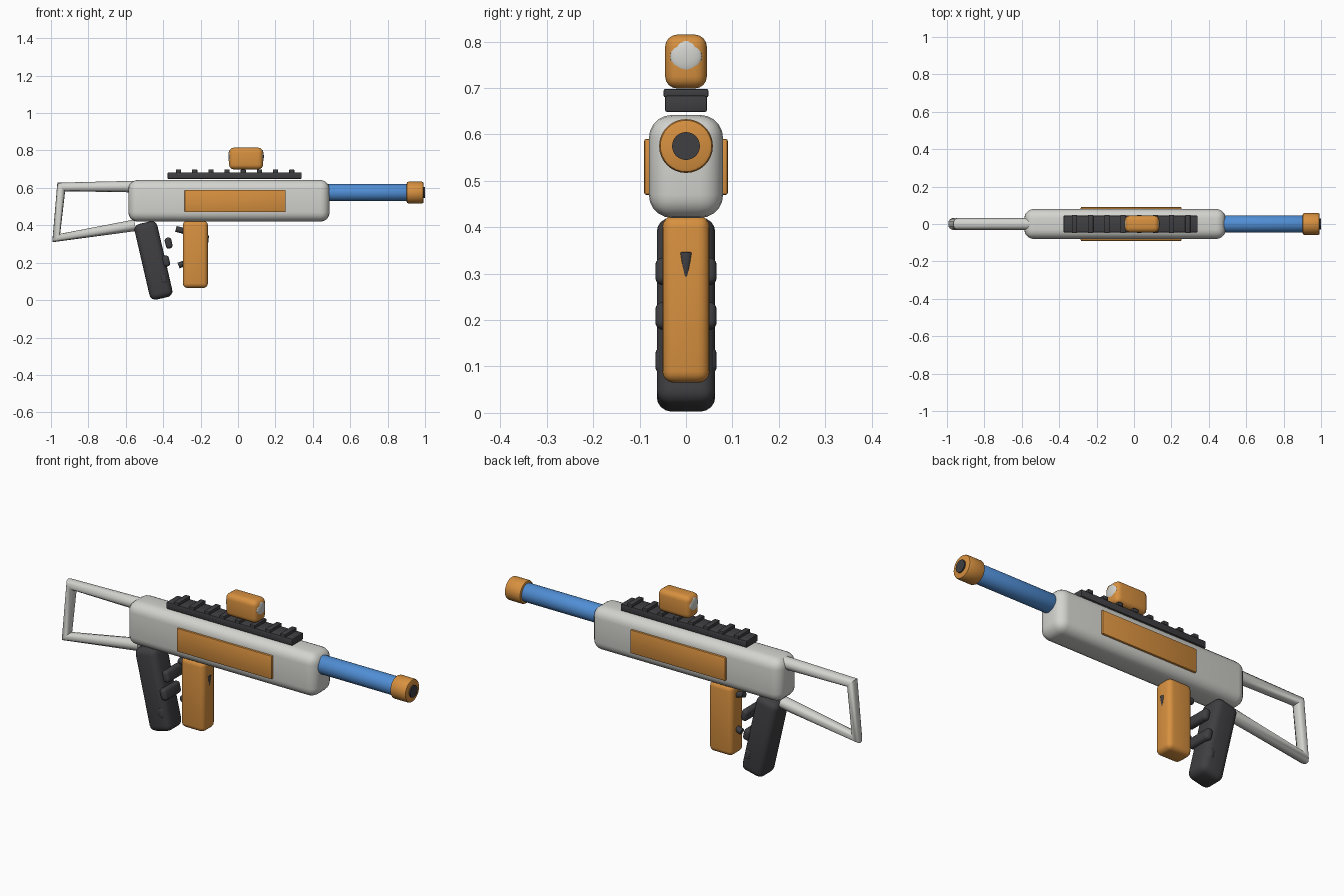
import bpy
import math
from mathutils import Vector

cube = bpy.data.objects.get("Cube")
if cube:
    bpy.data.objects.remove(cube, do_unlink=True)


def material(name, rgb):
    m = bpy.data.materials.new(name)
    m.use_nodes = True
    m.diffuse_color = (*rgb, 1)
    m.node_tree.nodes["Principled BSDF"].inputs["Base Color"].default_value = (*rgb, 1)
    return m


LIGHT = material("light grey", (0.65, 0.65, 0.62))
DARK = material("charcoal", (0.05, 0.05, 0.055))
ORANGE = material("orange", (0.68, 0.28, 0.05))
BLUE = material("blue", (0.08, 0.27, 0.66))


def finish(name, mat, bevel=0, segments=4):
    ob = bpy.context.object
    ob.name = name
    ob.data.materials.append(mat)
    if bevel:
        bpy.ops.object.transform_apply(location=False, rotation=False, scale=True)
        mod = ob.modifiers.new("rounding", "BEVEL")
        mod.width, mod.segments = bevel, segments
        bpy.ops.object.modifier_apply(modifier=mod.name)
    bpy.ops.object.shade_smooth_by_angle(angle=math.radians(40))
    return ob


def box(name, centre, size, mat, bevel=0, tilt=0, segments=4):
    bpy.ops.mesh.primitive_cube_add(size=1, location=centre, rotation=(0, tilt, 0))
    bpy.context.object.scale = size
    return finish(name, mat, bevel, segments)


def rod(name, x0, x1, z, radius, mat, bevel=0):
    bpy.ops.mesh.primitive_cylinder_add(
        vertices=32, radius=radius, depth=x1 - x0,
        location=((x0 + x1) / 2, 0, z), rotation=(0, math.pi / 2, 0))
    return finish(name, mat, bevel, 2)


def ball(name, centre, size, mat, tilt=0):
    bpy.ops.mesh.primitive_uv_sphere_add(
        segments=24, ring_count=12, radius=1, location=centre, rotation=(0, tilt, 0))
    bpy.context.object.scale = size
    return finish(name, mat)


def tube(name, points, radius, mat):
    curve = bpy.data.curves.new(name, "CURVE")
    curve.dimensions = "3D"
    curve.bevel_depth, curve.bevel_resolution = radius, 4
    curve.use_fill_caps = True
    spline = curve.splines.new("POLY")
    spline.points.add(len(points) - 1)
    for p, (x, z) in zip(spline.points, points):
        p.co = (x, 0, z, 1)
    ob = bpy.data.objects.new(name, curve)
    bpy.context.collection.objects.link(ob)
    bpy.ops.object.select_all(action="DESELECT")
    ob.select_set(True)
    bpy.context.view_layer.objects.active = ob
    bpy.ops.object.convert(target="MESH")
    return finish(name, mat)


# Body with side panels
box("body", (-0.048, 0, 0.531), (1.076, 0.16, 0.222), LIGHT, 0.05, segments=5)
for side, label in ((1, "left"), (-1, "right")):
    box(label + "_panel", (-0.015, side * 0.083, 0.53), (0.54, 0.014, 0.12), ORANGE, 0.004, segments=2)

# Barrel and muzzle
rod("barrel", 0.47, 0.91, 0.575, 0.046, BLUE, 0.004)
rod("muzzle", 0.902, 0.993, 0.575, 0.058, ORANGE, 0.009)
rod("bore", 0.95, 1.0, 0.575, 0.03, DARK)

# Top rail with cross ribs
box("rail", (-0.018, 0, 0.666), (0.716, 0.09, 0.035), DARK, 0.004, segments=2)
for i in range(8):
    box(f"rail_rib_{i + 1}", (-0.318 + i * 0.0865, 0, 0.689), (0.028, 0.096, 0.018), DARK, 0.003, segments=2)

# Sight with a lens at each end
box("sight", (0.043, 0, 0.757), (0.182, 0.09, 0.116), ORANGE, 0.026)
for x, label in ((0.129, "front"), (-0.043, "rear")):
    ball(label + "_lens", (x, 0, 0.768), (0.009, 0.034, 0.034), LIGHT)

# Rear grip with finger ridges
TILT = math.radians(-13)
box("grip", (-0.452, 0, 0.212), (0.125, 0.126, 0.415), DARK, 0.032, TILT)
for i in range(3):
    box(f"finger_ridge_{i + 1}", (-0.371 - i * 0.013, 0, 0.305 - i * 0.096),
        (0.036, 0.132, 0.06), DARK, 0.016, TILT)

# Magazine, trigger guard and trigger
box("magazine", (-0.228, 0, 0.245), (0.134, 0.102, 0.36), ORANGE, 0.025)
guard = [(-0.332, 0.381), (-0.29, 0.37), (-0.235, 0.325), (-0.225, 0.27), (-0.25, 0.21), (-0.318, 0.185)]
tube("trigger_guard", guard, 0.016, DARK)
bpy.ops.mesh.primitive_cone_add(vertices=16, radius1=0.005, radius2=0.016, depth=0.066,
                                location=(-0.169, 0, 0.313), rotation=(0, math.radians(-3), 0))
finish("trigger", DARK, 0.003, 2)

# Open frame stock
tube("stock", [(-0.55, 0.607), (-0.945, 0.605), (-0.972, 0.332), (-0.55, 0.4)], 0.031, LIGHT)
